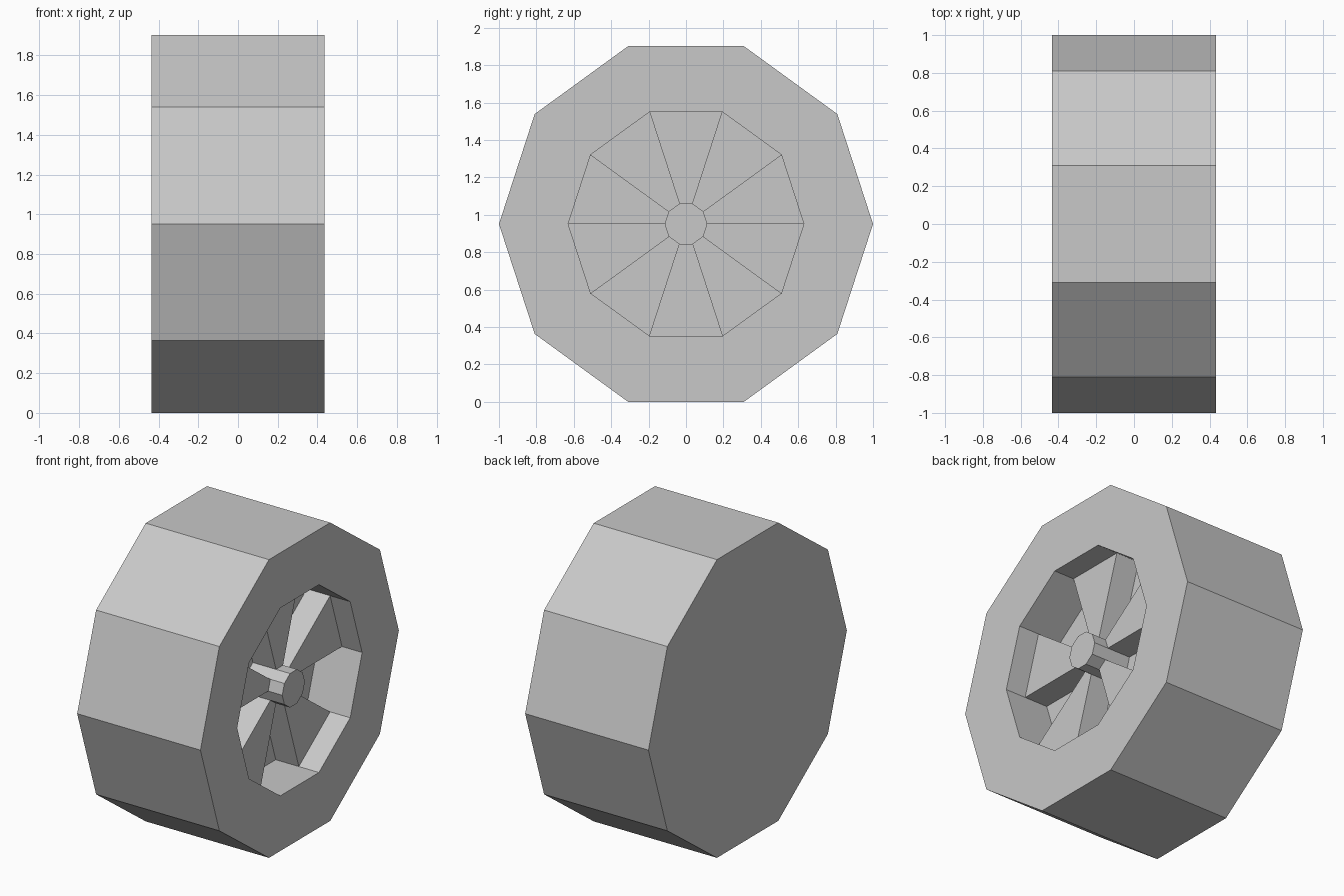
import bpy, bmesh, math

cube = bpy.data.objects.get("Cube")
if cube:
    bpy.data.objects.remove(cube, do_unlink=True)

SIDES = 10
STEP = math.tau / SIDES
CENTRE_Z = math.cos(STEP / 2)      # apothem of the unit decagon
HALF_WIDTH = 0.435
WHEEL_R, RIM_R, HUB_R = 1.0, 0.63, 0.114
FLOOR_X, SPOKE_X, HUB_X = 0.13, 0.293, 0.392

grey = bpy.data.materials.new("wheel_grey")
grey.use_nodes = True
colour = (0.58, 0.58, 0.58, 1)
grey.diffuse_color = colour
grey.node_tree.nodes["Principled BSDF"].inputs["Base Color"].default_value = colour


def point(bm, x, radius, i):
    a = i * STEP
    return bm.verts.new((x, radius * math.cos(a), CENTRE_Z + radius * math.sin(a)))


def finish(bm, name):
    mesh = bpy.data.meshes.new(name)
    bm.to_mesh(mesh)
    bm.free()
    mesh.materials.append(grey)
    obj = bpy.data.objects.new(name, mesh)
    bpy.context.collection.objects.link(obj)
    return obj


def lathe(name, profile, cap_start=True):
    """Ten-sided turning of (x, radius) pairs about the axle, capped at the ends."""
    bm = bmesh.new()
    rings = [[point(bm, x, r, i) for i in range(SIDES)] for x, r in profile]
    for a, b in zip(rings, rings[1:]):
        for i in range(SIDES):
            j = (i + 1) % SIDES
            bm.faces.new((a[i], a[j], b[j], b[i]))
    if cap_start:
        bm.faces.new(rings[0][::-1])
    bm.faces.new(rings[-1])
    bmesh.ops.recalc_face_normals(bm, faces=bm.faces)
    return finish(bm, name)


# Tyre with a closed back and a recess on the outer side
lathe("tyre", [(-HALF_WIDTH, WHEEL_R), (HALF_WIDTH, WHEEL_R),
               (HALF_WIDTH, RIM_R), (FLOOR_X, RIM_R)])

# Hub standing up from the recess floor
lathe("hub", [(FLOOR_X, HUB_R), (HUB_X, HUB_R)])

# Wedge spokes in every other sector
for n, i in enumerate(range(0, SIDES, 2), 1):
    bm = bmesh.new()
    low, high = ([point(bm, x, r, k) for r, k in
                  ((HUB_R, i), (RIM_R, i), (RIM_R, i + 1), (HUB_R, i + 1))]
                 for x in (FLOOR_X, SPOKE_X))
    bm.faces.new(high)
    bm.faces.new((low[0], low[1], high[1], high[0]))
    bm.faces.new((low[2], low[3], high[3], high[2]))
    finish(bm, f"spoke_{n}")
